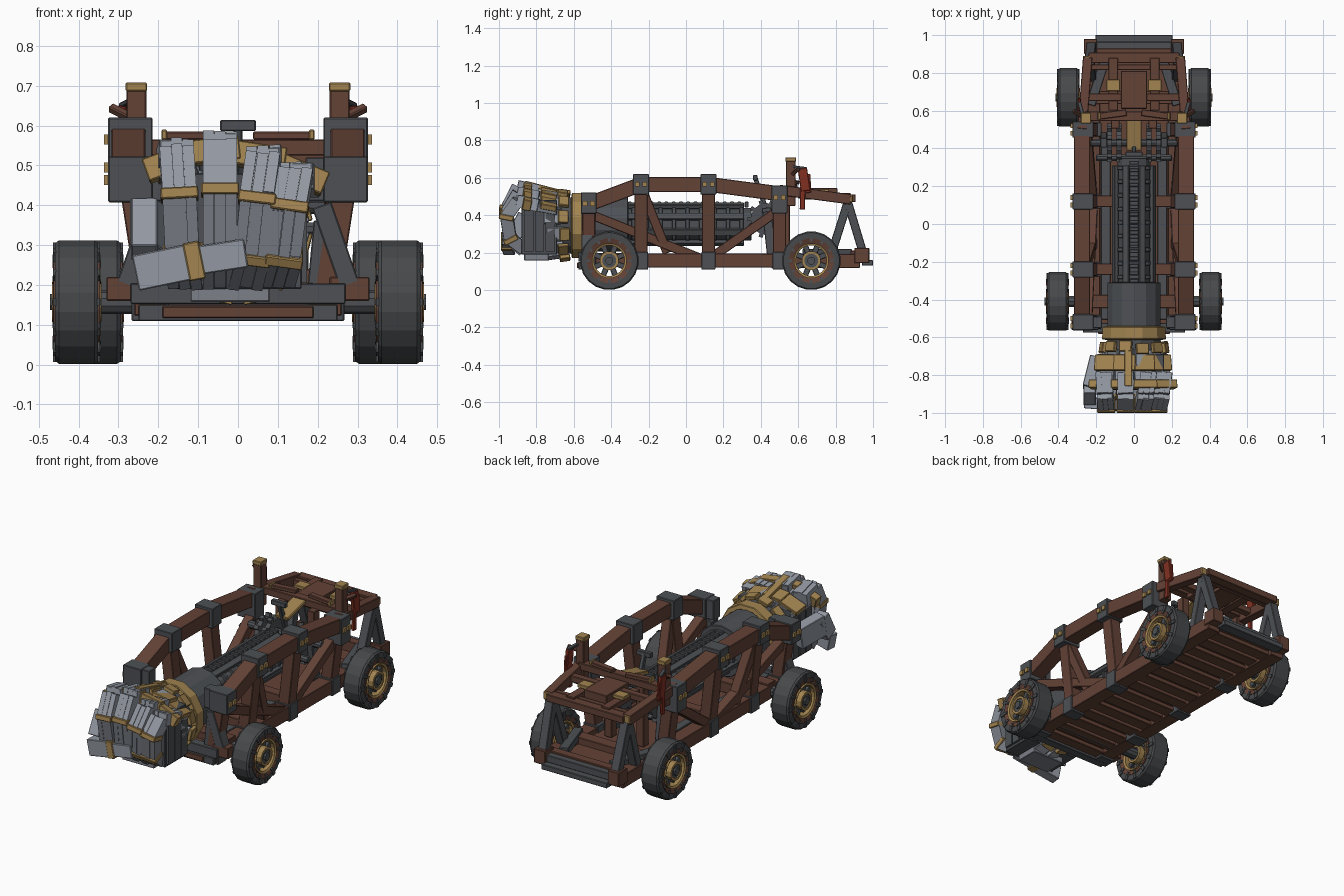
import bpy, bmesh, math, random
from mathutils import Matrix, Vector

random.seed(4)
cube = bpy.data.objects.get("Cube")
if cube:
    bpy.data.objects.remove(cube, do_unlink=True)

COLOURS = {
    "timber": (0.125, 0.054, 0.037), "steel": (0.075, 0.081, 0.09),
    "rubber": (0.062, 0.066, 0.07), "pale_iron": (0.29, 0.315, 0.36),
    "mid_iron": (0.2, 0.215, 0.245), "brass": (0.36, 0.23, 0.08),
    "red_cloth": (0.22, 0.03, 0.016),
}
MATS = {}
for key, rgb in COLOURS.items():
    m = bpy.data.materials.new(key)
    m.use_nodes = True
    m.diffuse_color = (*rgb, 1)
    m.node_tree.nodes["Principled BSDF"].inputs["Base Color"].default_value = (*rgb, 1)
    MATS[key] = m

PARTS = {}
SIDES = (-1, 1)


def part(name, mat):
    if name not in PARTS:
        PARTS[name] = (bmesh.new(), mat)
    return PARTS[name][0]


def box(name, mat, centre, size, rot=None):
    mtx = Matrix.Translation(centre) @ (rot or Matrix()) @ Matrix.Diagonal((*size, 1))
    bmesh.ops.create_cube(part(name, mat), size=1, matrix=mtx)


def beam(name, mat, p, q, w, h):
    """Box from p to q; w runs across (along x where possible), h is the depth."""
    p, q = Vector(p), Vector(q)
    d = (q - p).normalized()
    ref = Vector((1, 0, 0)) if abs(d.x) < 0.85 else Vector((0, 1, 0))
    side = (ref - d * ref.dot(d)).normalized()
    rot = Matrix((side, d, side.cross(d))).transposed().to_4x4()
    box(name, mat, (p + q) / 2, (w, (q - p).length, h), rot)


def lathe(name, mat, centre, profile, n=16, axis="Y", sx=1.0, closed=True):
    """Spin (radius, offset) points about an axis; a closed profile makes a ring."""
    bm = part(name, mat)
    rings = []
    for i in range(n):
        a = math.tau * (i + 0.5) / n
        c, s = math.cos(a), math.sin(a)
        ring = []
        for r, t in profile:
            v = (r * c * sx, t, r * s) if axis == "Y" else (t, r * c, r * s)
            ring.append(bm.verts.new(Vector(centre) + Vector(v)))
        rings.append(ring)
    k = len(profile)
    for i in range(n):
        a, b = rings[i], rings[(i + 1) % n]
        for j in range(k if closed else k - 1):
            bm.faces.new((a[j], b[j], b[(j + 1) % k], a[(j + 1) % k]))
    if not closed:
        for j in (0, k - 1):
            bm.faces.new([r[j] for r in rings])


def rod(name, mat, centre, r, length, n=12, axis="X"):
    lathe(name, mat, centre, [(r, -length / 2), (r, length / 2)], n, axis, closed=False)


# Wheels: tyre, timber rim, brass rings, spokes and hub
for label, y, xc, w in (("front", -0.41, 0.405, 0.108), ("rear", 0.67, 0.348, 0.108)):
    for s in SIDES:
        c = (s * xc, y, 0.157)
        h = w / 2
        lathe(label + "_tyres", "rubber", c, [(0.115, -h), (0.15, -h), (0.157, -h * .82),
              (0.157, h * .82), (0.15, h), (0.115, h)], 20, "X")
        lathe(label + "_wheel_rims", "timber", c, [(0.09, -h * .9), (0.12, -h * 1.08),
              (0.12, h * 1.08), (0.09, h * .9)], 20, "X")
        lathe(label + "_wheel_rings", "brass", c, [(0.082, -h), (0.094, -h * 1.1),
              (0.094, h * 1.1), (0.082, h)], 20, "X")
        rod(label + "_hubs", "steel", c, 0.05, w * 1.05, 12)
        lathe(label + "_hub_rings", "brass", c, [(0.038, -h * 1.15), (0.052, -h * 1.15),
              (0.052, h * 1.15), (0.038, h * 1.15)], 12, "X")
        rod(label + "_hub_caps", "steel", c, 0.022, w * 1.25, 8)
        for i in range(8):
            a = math.tau * (i + 0.5) / 8
            d = Vector((0, math.cos(a), math.sin(a)))
            beam(label + "_spokes", "steel", Vector(c) + d * .045, Vector(c) + d * .086, w * .6, .03)
        for i in range(12):
            a = math.tau * i / 12
            d = Vector((0, math.cos(a), math.sin(a)))
            box(label + "_rim_studs", "steel", Vector(c) + d * 0.111, (w * 1.12, .016, .014),
                Matrix.Rotation(a, 4, 'X'))
            for k in SIDES:
                box(label + "_tyre_lugs", "rubber", Vector(c) + d * .136 + Vector((k * h, 0, 0)),
                    (.01, .028, .02), Matrix.Rotation(a, 4, 'X'))
    rod(label + "_axle", "steel", (0, y, 0.157), 0.03, xc * 2, 10)
    box(label + "_axle_beam", "timber", (0, y, 0.175), (0.5, 0.07, 0.06))

# Side trusses
TOP = [(-0.52, 0.46), (-0.24, 0.565), (0.12, 0.565), (0.5, 0.515)]
for s in SIDES:
    xb, xt = s * 0.22, s * 0.275
    beam("lower_rails", "timber", (xb, -0.56, 0.16), (xb, 0.93, 0.155), 0.08, 0.075)
    for (y0, z0), (y1, z1) in zip(TOP, TOP[1:]):
        beam("upper_rails", "timber", (xt, y0, z0), (xt, y1, z1), 0.085, 0.08)
    beam("upper_rails", "timber", (xt, 0.5, 0.535), (s * 0.245, 0.88, 0.485), 0.05, 0.055)
    for y, z in TOP:
        beam("truss_posts", "timber", (xb, y, 0.16), (xt * .97, y, z), 0.065, 0.07)
        box("lower_joints", "steel", (xb, y, 0.157), (0.094, 0.075, 0.095))
    for p, q in (((-0.5, 0.4), (0.1, 0.16)), ((0.13, 0.17), (0.5, 0.43)),
                 ((-0.22, 0.5), (-0.1, 0.2))):
        beam("truss_braces", "timber", (s * (0.2 + p[1] * .12), *p), (s * (0.2 + q[1] * .12), *q), 0.055, 0.05)
    # Iron joint boxes with brass bolts
    for y, z, hz, bolt in ((-0.52, 0.465, 0.115, 0.463), (-0.24, 0.565, 0.11, 0.565),
                           (0.12, 0.565, 0.11, 0.565), (0.5, 0.485, 0.15, 0.495)):
        box("upper_joints", "steel", (s * 0.27, y, z), (0.112, 0.085, hz))
        for dy in (-0.02, 0.02):
            box("joint_bolts", "brass", (s * 0.329, y + dy, bolt), (0.014, 0.025, 0.025))
    box("front_joint_flanges", "steel", (s * 0.225, -0.52, 0.465), (0.11, 0.06, 0.11))
    beam("front_gussets", "steel", (s * 0.21, -0.53, 0.4), (s * 0.28, -0.53, 0.2), 0.05, 0.06)
    beam("front_gussets", "steel", (s * 0.215, -0.53, 0.36), (s * 0.2, -0.53, 0.2), 0.05, 0.05)
    box("front_feet", "timber", (s * 0.28, -0.53, 0.19), (0.1, 0.06, 0.06))
    # Lookout posts, hooks, pennants and rear A-frames
    box("mast_posts", "timber", (s * 0.255, 0.56, 0.57), (0.05, 0.05, 0.24))
    box("mast_caps", "brass", (s * 0.255, 0.56, 0.697), (0.054, 0.058, 0.022))
    beam("mast_pegs", "timber", (s * 0.27, 0.57, 0.62), (s * 0.32, 0.6, 0.645), 0.02, 0.02)
    beam("mast_hooks", "steel", (s * 0.27, 0.57, 0.66), (s * 0.29, 0.645, 0.65), 0.02, 0.014)
    beam("pennants", "red_cloth", (s * 0.29, 0.622, 0.65), (s * 0.29, 0.64, 0.53), 0.02, 0.05)
    beam("pennants", "red_cloth", (s * 0.29, 0.65, 0.62), (s * 0.29, 0.655, 0.52), 0.014, 0.03)
    beam("pennants", "red_cloth", (s * 0.29, 0.625, 0.56), (s * 0.29, 0.622, 0.43), 0.016, 0.028)
    for y in (0.77, 0.955):
        beam("rear_a_frames", "steel", (s * 0.225, y, 0.17), (s * 0.235, 0.865, 0.47), 0.05, 0.045)
    box("rear_corner_caps", "brass", (s * 0.25, 0.865, 0.49), (0.04, 0.05, 0.042))
    box("rear_rail_ends", "timber", (s * 0.23, 0.94, 0.185), (0.07, 0.08, 0.08))
    beam("rear_deck_braces", "steel", (s * 0.23, 0.63, 0.2), (s * 0.15, 0.88, 0.2), 0.05, 0.04)
    box("floor_stringers", "steel", (s * 0.15, -0.03, 0.18), (0.05, 0.95, 0.03))

# Floor planks and cross beams
for i in range(15):
    box("floor_planks", "timber", (0, -0.5 + i * 0.098, 0.136 + 0.006 * (i % 2)), (0.4, 0.07, 0.026))
box("floor_deck", "timber", (0, 0.16, 0.16), (0.38, 1.4, 0.015))
box("front_sill", "steel", (0, -0.55, 0.178), (0.54, 0.05, 0.052))
box("front_under_plate", "steel", (0, -0.55, 0.13), (0.5, 0.05, 0.042))
box("front_under_plank", "timber", (0, -0.568, 0.132), (0.38, 0.03, 0.03))
for y, z, w, d, t in ((0.57, 0.545, 0.52, 0.05, 0.04), (0.88, 0.49, 0.48, 0.055, 0.04),
                      (0.83, 0.49, 0.46, 0.03, 0.03), (0.67, 0.515, 0.5, 0.04, 0.035),
                      (0.905, 0.18, 0.46, 0.05, 0.06)):
    box("cross_beams", "timber", (0, y, z), (w, d, t))
box("rear_bumper", "steel", (0, 0.97, 0.145), (0.41, 0.06, 0.03))
box("rear_bumper_step", "steel", (0, 0.945, 0.18), (0.4, 0.04, 0.04))
for s in SIDES:
    beam("rear_lintels", "timber", (s * 0.04, 0.59, 0.575), (s * 0.19, 0.57, 0.575), 0.035, 0.02)
    box("lintel_ends", "brass", (s * 0.185, 0.57, 0.577), (0.014, 0.04, 0.026))
    box("seat_pads", "brass", (s * 0.11, 0.735, 0.53), (0.07, 0.06, 0.02))
    box("seat_legs", "timber", (s * 0.1, 0.53, 0.35), (0.045, 0.05, 0.36))
    box("seat_rails", "timber", (s * 0.11, 0.74, 0.505), (0.05, 0.28, 0.03))
box("seat_box", "timber", (0, 0.71, 0.515), (0.14, 0.2, 0.06))

# Ram shaft with ribs, bars and toothed rack
AX = 0.352
rod("ram_shaft", "steel", (0, 0.02, AX), 0.09, 0.66, 12, "Y")
rod("ram_collar", "steel", (0, -0.43, AX), 0.145, 0.24, 14, "Y")
for i in range(9):
    rod("ram_ribs", "steel", (0, -0.28 + i * 0.072, AX), 0.108, 0.022, 12, "Y")
for i in range(8):
    a = math.tau * (i + 0.5) / 8
    box("ram_bars", "steel", (0.107 * math.cos(a), 0.0, AX + 0.107 * math.sin(a)),
        (0.024, 0.62, 0.036), Matrix.Rotation(-a, 4, 'Y'))
for i in range(17):
    box("rack_teeth", "steel", (0, -0.3 + i * 0.039, AX + 0.105), (0.05, 0.02, 0.03))
for y in (-0.24, 0.12):
    box("shaft_cradles", "timber", (0, y, 0.21), (0.42, 0.06, 0.06))

# Winding gear
rod("winch_axle", "steel", (0, 0.43, 0.4), 0.022, 0.46, 10)
rod("winch_axle", "steel", (0, 0.35, 0.34), 0.018, 0.4, 8)
for x in (-0.13, -0.08, 0.08, 0.13):
    rod("winch_gears", "steel", (x, 0.43, 0.38), 0.085, 0.026, 14)
    for i in range(10):
        a = math.tau * i / 10
        box("gear_teeth", "steel", (x, 0.43 + 0.09 * math.cos(a), 0.38 + 0.09 * math.sin(a)),
            (0.026, 0.025, 0.022), Matrix.Rotation(a, 4, 'X'))
for s in SIDES:
    beam("winch_stands", "steel", (s * 0.16, 0.46, 0.17), (s * 0.16, 0.43, 0.44), 0.035, 0.05)
beam("winch_lever", "steel", (0, 0.44, 0.4), (0, 0.37, 0.6), 0.022, 0.025)
box("lever_grip", "steel", (0, 0.37, 0.6), (0.09, 0.025, 0.028))
beam("winch_cover", "brass", (0, 0.39, 0.51), (0, 0.55, 0.55), 0.08, 0.02)

# Wrist: core, cuffs and overlapping plates
HZ = 0.345
lathe("wrist_core", "steel", (0, 0, HZ), [(0.14, -0.54), (0.155, -0.62), (0.165, -0.72)], 12,
      sx=0.95, closed=False)
lathe("wrist_cuff", "brass", (0, 0, HZ), [(0.15, -0.54), (0.178, -0.545), (0.18, -0.61),
      (0.15, -0.615)], 12, sx=0.97)
for i in range(12):
    a = math.tau * (i + 0.5) / 12
    c, s = math.cos(a), math.sin(a)
    for nm, mat, y0, y1, r, w in (("cuff_plates", "brass", -0.625, -0.68, 0.18, 0.068),
                                  ("wrist_plates", "pale_iron", -0.66, -0.755, 0.168, 0.07)):
        mid = (y0 + y1) / 2 + random.uniform(-0.008, 0.008)
        rot = Matrix.Rotation(-a, 4, 'Y') @ Matrix.Rotation(0.15, 4, 'Z')
        box(nm, mat, (r * c * .95, mid, HZ + r * s), (0.022, y0 - y1, w), rot)

# Palm and back of the hand
box("palm", "steel", (-0.005, -0.785, 0.335), (0.33, 0.19, 0.29))
box("palm_base", "mid_iron", (-0.02, -0.8, 0.175), (0.2, 0.13, 0.035))
for s in SIDES:
    for i in range(3):
        box("palm_side_slats", "steel", (-0.005 + s * 0.168, -0.725 - i * 0.058, 0.33), (0.02, 0.05, 0.25))
for x, z, tilt in ((-0.15, 0.5, -0.35), (-0.05, 0.53, -0.1), (0.05, 0.515, 0.15), (0.14, 0.47, 0.4)):
    rot = Matrix.Rotation(tilt, 4, 'Y') @ Matrix.Rotation(-0.2, 4, 'X')
    box("hand_back_plates", "pale_iron", (x, -0.78, z - 0.02), (0.1, 0.18, 0.03), rot)
    box("hand_back_bands", "brass", (x, -0.735, z - 0.008), (0.118, 0.085, 0.03), rot)
    box("knuckle_bands", "brass", (x * 1.15, -0.85, z + 0.006), (0.125, 0.045, 0.06), rot)
beam("hand_back_strap", "brass", (-0.03, -0.66, 0.52), (-0.03, -0.86, 0.572), 0.04, 0.025)

# Curled fingers, each segment scored into three slats, the lower ones duller
for x, top, low, lean in ((-0.147, .568, .215, -.012), (-0.045, .586, .215, 0),
                          (.048, .548, .215, .025), (.13, .51, .22, .025)):
    span = top - low
    path = [(-0.79, top - .055), (-0.9, top - .032), (-0.96, top - .4 * span),
            (-0.94, top - .82 * span), (-0.87, low)]
    pts = [Vector((x + lean * (2 - i) * 0.6, y, z)) for i, (y, z) in enumerate(path)]
    for i, (p, q) in enumerate(zip(pts, pts[1:])):
        label, mat = ("upper", "pale_iron") if i < 2 else ("lower", "mid_iron")
        beam(label + "_finger_cores", mat, p, q, 0.084, 0.058)
        for k in (-1, 0, 1):
            o = Vector((k * 0.0292, random.uniform(-.002, .002), random.uniform(-.004, .004)))
            beam(label + "_finger_slats", mat, p + o, q + o, 0.0275, 0.066)
    for i in (2, 3):
        d = (pts[i + 1] - pts[i - 1]).normalized() * 0.014
        beam("finger_bands", "brass", pts[i] - d, pts[i] + d, 0.095, 0.078)

# Thumb folded across the fingers
beam("thumb", "pale_iron", (-0.2, -0.71, 0.33), (-0.24, -0.87, 0.36), 0.065, 0.12)
beam("thumb_joint", "pale_iron", (-0.235, -0.86, 0.4), (-0.235, -0.925, 0.28), 0.065, 0.08)
beam("thumb_tip", "pale_iron", (-0.255, -0.945, 0.23), (-0.11, -0.957, 0.26), 0.06, 0.09)
beam("thumb_tip", "pale_iron", (-0.11, -0.957, 0.26), (0.02, -0.957, 0.28), 0.055, 0.072)
beam("thumb_band", "brass", (-0.13, -0.955, 0.256), (-0.09, -0.955, 0.264), 0.07, 0.096)

# Turn every gathered part into an object with small chamfers on the built pieces
for name, (bm, mat) in PARTS.items():
    bmesh.ops.recalc_face_normals(bm, faces=bm.faces)
    mesh = bpy.data.meshes.new(name)
    bm.to_mesh(mesh)
    bm.free()
    mesh.materials.append(MATS[mat])
    obj = bpy.data.objects.new(name, mesh)
    bpy.context.collection.objects.link(obj)
    if not any(w in name for w in ("tyre", "wheel", "hub", "gear", "bolts", "studs", "slats")):
        mod = obj.modifiers.new("chamfer", "BEVEL")
        mod.width, mod.segments, mod.limit_method = 0.003, 1, 'ANGLE'
        mod.angle_limit = math.radians(60)
